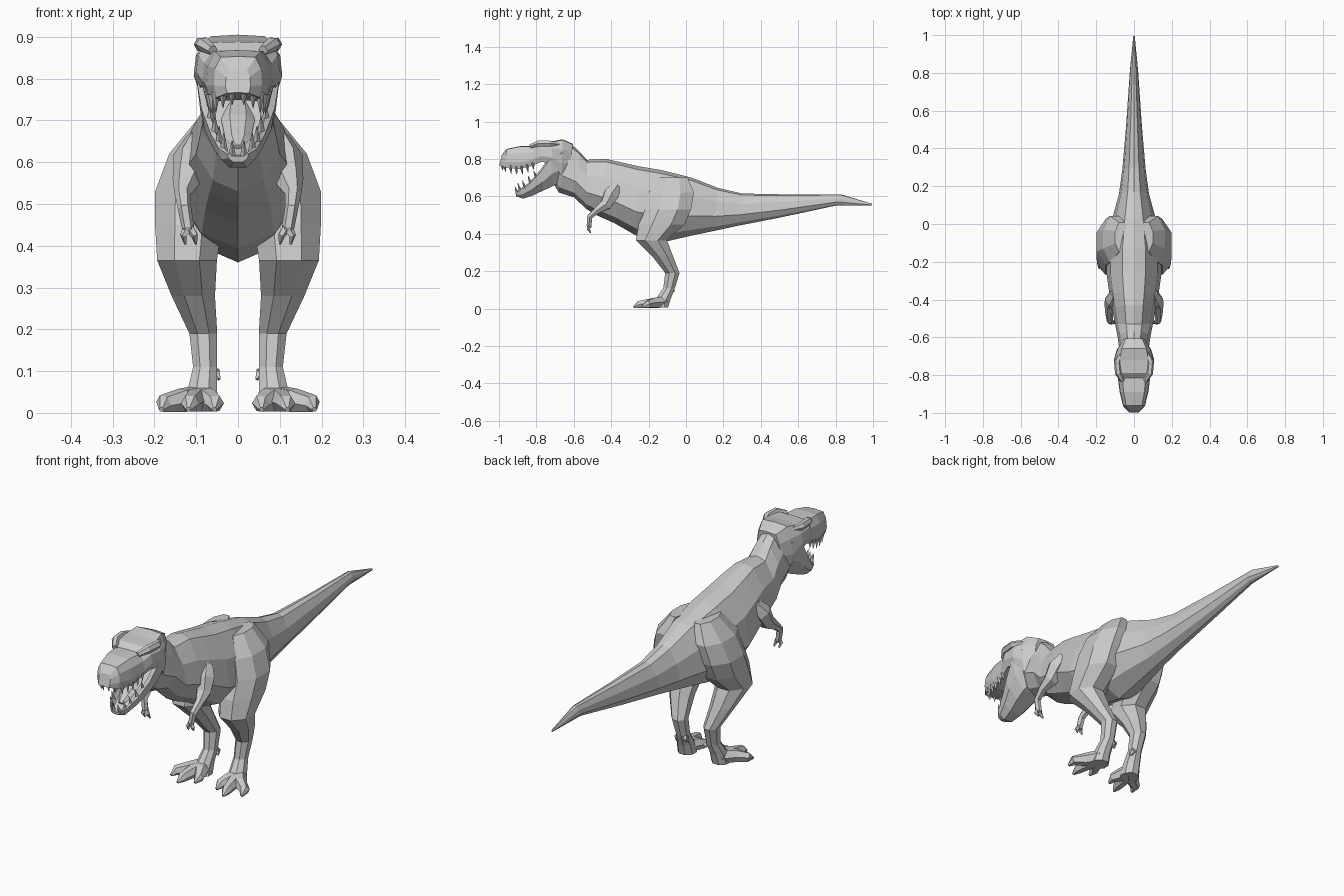
import bpy, bmesh
from math import sin, cos, tau
from mathutils import Vector


def loft(name, parts, mirror=False):
    """Skin one or more stacks of point rings into one flat-shaded object."""
    bm = bmesh.new()
    for rings in parts:
        loops = [[bm.verts.new((p[0], p[1], max(p[2], 0.0))) for p in r] for r in rings]
        n = len(loops[0])
        for a, b in zip(loops, loops[1:]):
            for i in range(n):
                j = (i + 1) % n
                bm.faces.new((a[i], a[j], b[j], b[i]))
        bm.faces.new(loops[0])
        bm.faces.new(loops[-1][::-1])
    bmesh.ops.recalc_face_normals(bm, faces=bm.faces)
    me = bpy.data.meshes.new(name)
    bm.to_mesh(me)
    bm.free()
    ob = bpy.data.objects.new(name, me)
    bpy.context.collection.objects.link(ob)
    if mirror:
        ob.modifiers.new("Mirror", 'MIRROR').use_mirror_merge = False
    return ob


def section(s, half):
    """Symmetric ring between a top and a bottom point, shaped by a half profile."""
    ty, tz, by, bz, w = s
    right = [(w * k, ty + (by - ty) * u, tz + (bz - tz) * u) for u, k in half]
    return right + [(-x, y, z) for x, y, z in right[-2:0:-1]]


def oval(x, y, z, rx, ry, n=8):
    return [(x + rx * cos(tau * (i + .5) / n) * 1.06, y + ry * sin(tau * (i + .5) / n) * 1.06, z)
            for i in range(n)]


def tube(pts, n=6, flat=1.0):
    """Rings square to a path of (x, y, z, radius)."""
    rings = []
    for i, p in enumerate(pts):
        a, b = pts[max(i - 1, 0)], pts[min(i + 1, len(pts) - 1)]
        d = (Vector(b[:3]) - Vector(a[:3])).normalized()
        side = Vector((1, 0, 0)) if abs(d.x) < .8 else Vector((0, 1, 0))
        v = d.cross(side).normalized()
        u = v.cross(d)
        rings.append([Vector(p[:3]) + p[3] * (u * cos(tau * k / n) + v * sin(tau * k / n) * flat)
                      for k in range(n)])
    return rings


# Tail, torso and neck in one skin
body_half = [(0, 0), (.05, .42), (.32, .85), (.66, 1), (.9, .6), (1, 0)]
body = [(.995, .56, .995, .55, .004), (.83, .61, .80, .55, .022), (.55, .61, .50, .486, .042),
        (.30, .615, .28, .443, .062), (.17, .645, .15, .415, .08), (.03, .70, .03, .39, .115),
        (-.13, .74, -.10, .36, .145), (-.26, .762, -.27, .392, .145), (-.36, .785, -.38, .455, .13),
        (-.43, .80, -.47, .495, .115), (-.53, .795, -.53, .53, .10), (-.57, .84, -.60, .595, .088),
        (-.62, .885, -.68, .62, .078), (-.67, .89, -.71, .67, .07)]
loft("body", [[section(s, body_half) for s in body]])

# Upper skull
skull_half = [(0, 0), (.02, .72), (.3, .95), (.7, 1), (1, .88), (.97, 0)]
skull = [(-.985, .82, -.998, .765, .03), (-.96, .853, -.965, .755, .058), (-.89, .868, -.89, .745, .076),
         (-.815, .868, -.82, .765, .085), (-.79, .888, -.77, .785, .1), (-.72, .893, -.71, .77, .106),
         (-.66, .905, -.665, .72, .09), (-.605, .88, -.62, .73, .06)]
loft("upper_skull", [[section(s, skull_half) for s in skull]])

# Brow ridges
loft("brow", [tube([(.06, -.83, .868, .012), (.083, -.79, .882, .018), (.088, -.73, .882, .018),
                    (.07, -.68, .88, .008)])], True)

# Open lower jaw with raised lips
jaw_half = [(.35, 0), (.35, .6), (0, .85), (.1, 1), (.6, .9), (1, .45), (1, 0)]
jaw = [(-.66, .85, -.665, .68, .088), (-.725, .82, -.71, .655, .1), (-.78, .74, -.76, .632, .088),
       (-.84, .672, -.82, .604, .064), (-.89, .637, -.87, .587, .045), (-.912, .622, -.908, .6, .025)]
loft("lower_jaw", [[section(s, jaw_half) for s in jaw]])
loft("tongue", [tube([(0, -.70, .755, .03), (0, -.78, .70, .04), (0, -.84, .655, .03), (0, -.87, .637, .012)],
                     6, .45)])

# Teeth along both jaws
teeth = []
for x, y, z, h in [(.014, -.985, .765, .028), (.036, -.97, .762, .032), (.053, -.94, .757, .038),
                   (.061, -.91, .752, .036), (.066, -.88, .752, .034), (.070, -.85, .76, .032),
                   (.074, -.82, .77, .028)]:
    teeth.append(tube([(x, y, z + .01, .011), (x, y + .006, z - h, .001)], 4))
for x, y, z, h in [(.014, -.90, .622, .03), (.034, -.885, .637, .034), (.045, -.86, .652, .034),
                   (.055, -.83, .68, .03), (.066, -.80, .71, .026)]:
    teeth.append(tube([(x, y, z - .01, .01), (x, y - .015, z + h, .001)], 4))
loft("teeth", teeth, True)

# Thigh, shin and ankle
leg = [(.065, -.07, .70, .035, .08), (.1, -.08, .62, .066, .125), (.115, -.095, .53, .085, .125),
       (.118, -.13, .45, .082, .125), (.122, -.185, .365, .073, .085), (.107, -.125, .28, .053, .057),
       (.083, -.073, .19, .034, .039), (.079, -.09, .11, .029, .032), (.085, -.12, .055, .036, .04),
       (.088, -.135, .005, .04, .04)]
loft("leg", [[oval(*r) for r in leg]], True)

# Three toes and a small rear claw
toes = [tube([(.09, -.12, .035, .034), ((.09 + x) / 2, -.175, .03, .03), (x, y + .03, .022, .022),
              (x * 1.03, y, .008, .006)])
        for x, y in [(.055, -.24), (.115, -.28), (.178, -.235)]]
toes.append(tube([(.07, -.08, .105, .018), (.052, -.075, .095, .014), (.045, -.085, .08, .004)], 5))
loft("toes", toes, True)

# Small arms with two claws
arm = tube([(.095, -.37, .655, .03), (.11, -.40, .61, .045), (.123, -.43, .555, .034),
            (.132, -.475, .525, .02), (.128, -.515, .49, .016), (.12, -.518, .445, .015),
            (.116, -.516, .43, .01)])
claws = [tube([(.118, -.517, .445, .012), (x, -.522, .425, .009), (x - .004, -.51, .404, .003)], 5)
         for x in (.104, .13)]
loft("arm", [arm] + claws, True)
